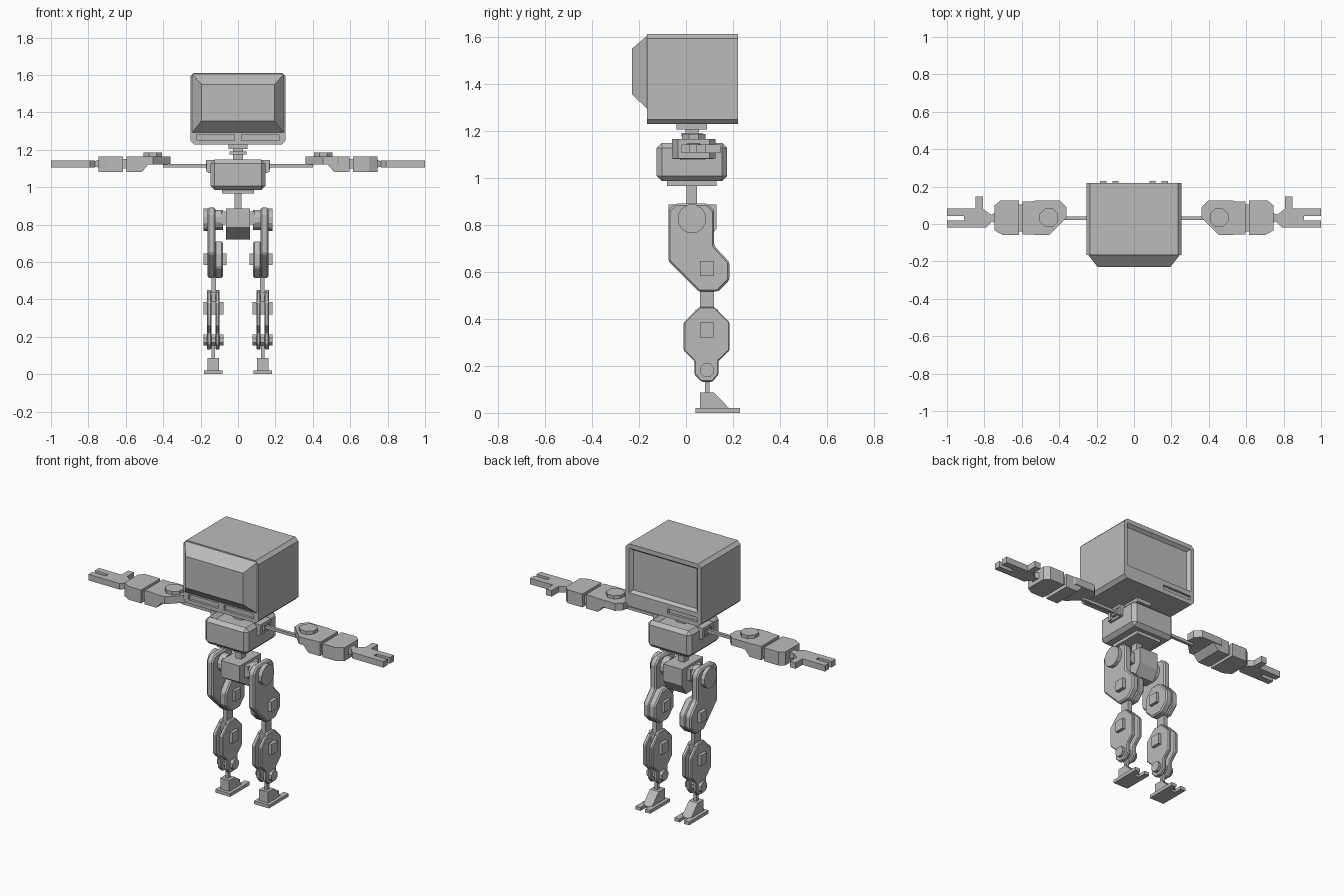
import bpy, bmesh, math

if "Cube" in bpy.data.objects:
    bpy.data.objects.remove(bpy.data.objects["Cube"])

grey = bpy.data.materials.new("light grey")
grey.diffuse_color = (0.5, 0.5, 0.5, 1)
grey.use_nodes = True
grey.node_tree.nodes["Principled BSDF"].inputs["Base Color"].default_value = grey.diffuse_color


def prism(name, axis, pts, lo, hi, pts2=None, bevel=0, mirror=False):
    """Extrude a 2D outline along an axis; pts2 gives a different far end."""
    place = {'x': lambda p, t: (t, p[0], p[1]),
             'y': lambda p, t: (p[0], t, p[1]),
             'z': lambda p, t: (p[0], p[1], t)}[axis]
    bm = bmesh.new()
    a = [bm.verts.new(place(p, lo)) for p in pts]
    b = [bm.verts.new(place(p, hi)) for p in (pts2 or pts)]
    bm.faces.new(a)
    bm.faces.new(b[::-1])
    n = len(pts)
    for i in range(n):
        j = (i + 1) % n
        bm.faces.new((a[i], b[i], b[j], a[j]))
    bmesh.ops.recalc_face_normals(bm, faces=bm.faces)
    if bevel:
        bmesh.ops.bevel(bm, geom=bm.edges[:], offset=bevel, segments=1,
                        affect='EDGES', clamp_overlap=True)
    me = bpy.data.meshes.new(name)
    bm.to_mesh(me)
    bm.free()
    me.materials.append(grey)
    ob = bpy.data.objects.new(name, me)
    bpy.context.collection.objects.link(ob)
    if mirror:
        ob.modifiers.new("mirror", 'MIRROR').use_mirror_merge = False
    return ob


def rect(a0, a1, b0, b1, c=0):
    """Rectangle outline with optional cut corners."""
    if not c:
        return [(a0, b0), (a1, b0), (a1, b1), (a0, b1)]
    return [(a0 + c, b0), (a1 - c, b0), (a1, b0 + c), (a1, b1 - c),
            (a1 - c, b1), (a0 + c, b1), (a0, b1 - c), (a0, b0 + c)]


def box(name, x0, x1, y0, y1, z0, z1, bevel=0, mirror=False):
    return prism(name, 'z', rect(x0, x1, y0, y1), z0, z1, None, bevel, mirror)


def disc(name, axis, ca, cb, r, lo, hi, n=8, mirror=True):
    pts = [(ca + r * math.cos(math.tau * (i + .5) / n),
            cb + r * math.sin(math.tau * (i + .5) / n)) for i in range(n)]
    return prism(name, axis, pts, lo, hi, mirror=mirror)


def cut(target, cutter):
    cutter.hide_render = True
    cutter.hide_viewport = False
    cutter.display_type = 'WIRE'
    m = target.modifiers.new("cut", 'BOOLEAN')
    m.object, m.operation, m.solver = cutter, 'DIFFERENCE', 'EXACT'


# Head: box monitor with tapered housing, screen recess, slot and vents
head = prism("head", 'y', rect(-.255, .255, 1.228, 1.611, .02), -.165, .22)
prism("head_housing", 'y', rect(-.195, .195, 1.355, 1.548), -.23, -.165,
      rect(-.245, .245, 1.292, 1.604))
cut(head, prism("screen_cutter", 'y', rect(-.215, .215, 1.325, 1.57), .2, .23,
                rect(-.24, .24, 1.305, 1.592)))
cut(head, box("slot_cutter", -.23, -.03, .205, .24, 1.255, 1.282))
for s in (-1, 1):
    cut(head, box("vent_cutter", min(s * .02, s * .22), max(s * .02, s * .22),
                  -.2, -.15, 1.25, 1.282))

# Neck
box("neck_plate", -.05, .05, -.04, .09, 1.205, 1.23)
box("neck_collar", -.045, .045, -.02, .07, 1.175, 1.19)
box("neck_post", -.028, .028, -.002, .055, 1.1, 1.21)

# Torso with a dished top
torso = box("torso", -.147, .147, -.125, .175, .985, 1.148, bevel=.022)
bm = bmesh.new()
bm.from_mesh(torso.data)
top = [f for f in bm.faces if f.normal.z > .99]
bmesh.ops.inset_region(bm, faces=top, thickness=.03)
for v in {v for f in top for v in f.verts}:
    v.co.z -= .022
bm.to_mesh(torso.data)
bm.free()
box("waist_plate", -.085, .085, -.08, .13, .965, .987)
box("spine_post", -.02, .02, .003, .047, .87, .97)

# Shoulder brackets
box("shoulder_bracket_top", .125, .17, -.025, .08, 1.13, 1.146, mirror=True)
box("shoulder_bracket_bottom", .14, .16, -.025, .08, 1.075, 1.09, mirror=True)
for y in (-.025, .06):
    box("shoulder_bracket_side", .14, .168, y, y + .02, 1.08, 1.14, mirror=True)
box("shoulder_socket", .13, .172, .01, .05, 1.095, 1.13, mirror=True)

# Arms
box("upper_arm_rod", .16, .4, .022, .04, 1.105, 1.123, mirror=True)
prism("elbow_plate", 'z', [(.36, .035), (.455, -.06), (.53, -.06), (.595, -.03),
      (.595, .1), (.53, .125), (.395, .125), (.36, .09)], 1.12, 1.165, mirror=True)
disc("elbow_hinge", 'z', .455, .033, .053, 1.16, 1.185, mirror=True)
prism("forearm_underside", 'y', [(.48, 1.12), (.515, 1.08), (.595, 1.08),
      (.595, 1.165), (.515, 1.165)], -.055, .12, mirror=True)
box("forearm_link", .59, .625, -.04, .105, 1.1, 1.15, mirror=True)
prism("forearm_cuff", 'z', [(.615, -.06), (.7, -.06), (.745, -.035), (.745, .1),
      (.715, .125), (.615, .125)], 1.082, 1.164, mirror=True)
prism("wrist", 'x', rect(.005, .06, 1.105, 1.145), .742, .775,
      rect(.02, .045, 1.11, 1.138), mirror=True)
prism("hand", 'z', [(.765, .05), (.765, .005), (.79, -.02), (1, -.02), (1, .018),
      (.91, .018), (.91, .042), (1, .042), (1, .082), (.847, .082), (.847, .147),
      (.808, .147), (.808, .082)], 1.105, 1.142, mirror=True)

# Pelvis
prism("pelvis", 'x', [(-.075, .885), (.13, .885), (.13, .785), (.09, .72),
      (.03, .72), (-.075, .785)], -.064, .064)
box("pelvis_side", .06, .088, -.03, .08, .8, .87, mirror=True)

# Thighs: outer slab full height, inner slab at the knee only
prism("thigh", 'x', [(-.075, .86), (-.045, .89), (.09, .89), (.12, .86),
      (.12, .71), (.185, .64), (.185, .565), (.135, .515), (.055, .515),
      (-.075, .645)], .12, .162, bevel=.008, mirror=True)
prism("thigh_inner", 'x', [(.12, .71), (.185, .64), (.185, .565), (.135, .515),
      (.055, .515), (.0, .57), (.0, .65), (.05, .71)], .08, .125,
      bevel=.008, mirror=True)
disc("hip_disc", 'x', .025, .825, .062, .155, .185, n=12)
disc("hip_axle", 'x', .025, .825, .055, .08, .125, n=12)
box("knee_block", .062, .185, .06, .12, .583, .645, mirror=True)
box("knee_link", .117, .143, .06, .12, .43, .53, mirror=True)

# Shins: two plates with a gap
shin = [(.057, .45), (.12, .45), (.185, .385), (.185, .265), (.138, .22),
        (.138, .163), (.112, .132), (.066, .132), (.036, .163), (.036, .22),
        (-.01, .265), (-.01, .385)]
for name, x in (("shin_outer", .143), ("shin_inner", .098)):
    prism(name, 'x', shin, x, x + .023, bevel=.005, mirror=True)
box("shin_top_spacer", .11, .153, .04, .135, .385, .44, mirror=True)
box("shin_block", .078, .185, .06, .12, .32, .385, mirror=True)
disc("ankle_axle", 'x', .09, .182, .032, .078, .185)

# Feet with two toes each
box("ankle_rod", .122, .142, .08, .1, .07, .18, mirror=True)
prism("foot", 'x', [(.06, .015), (.06, .087), (.118, .087), (.188, .015)],
      .102, .162, mirror=True)
prism("sole", 'z', [(.082, .04), (.182, .04), (.182, .23), (.148, .23),
      (.148, .18), (.116, .18), (.116, .23), (.082, .23)], 0, .02, mirror=True)
